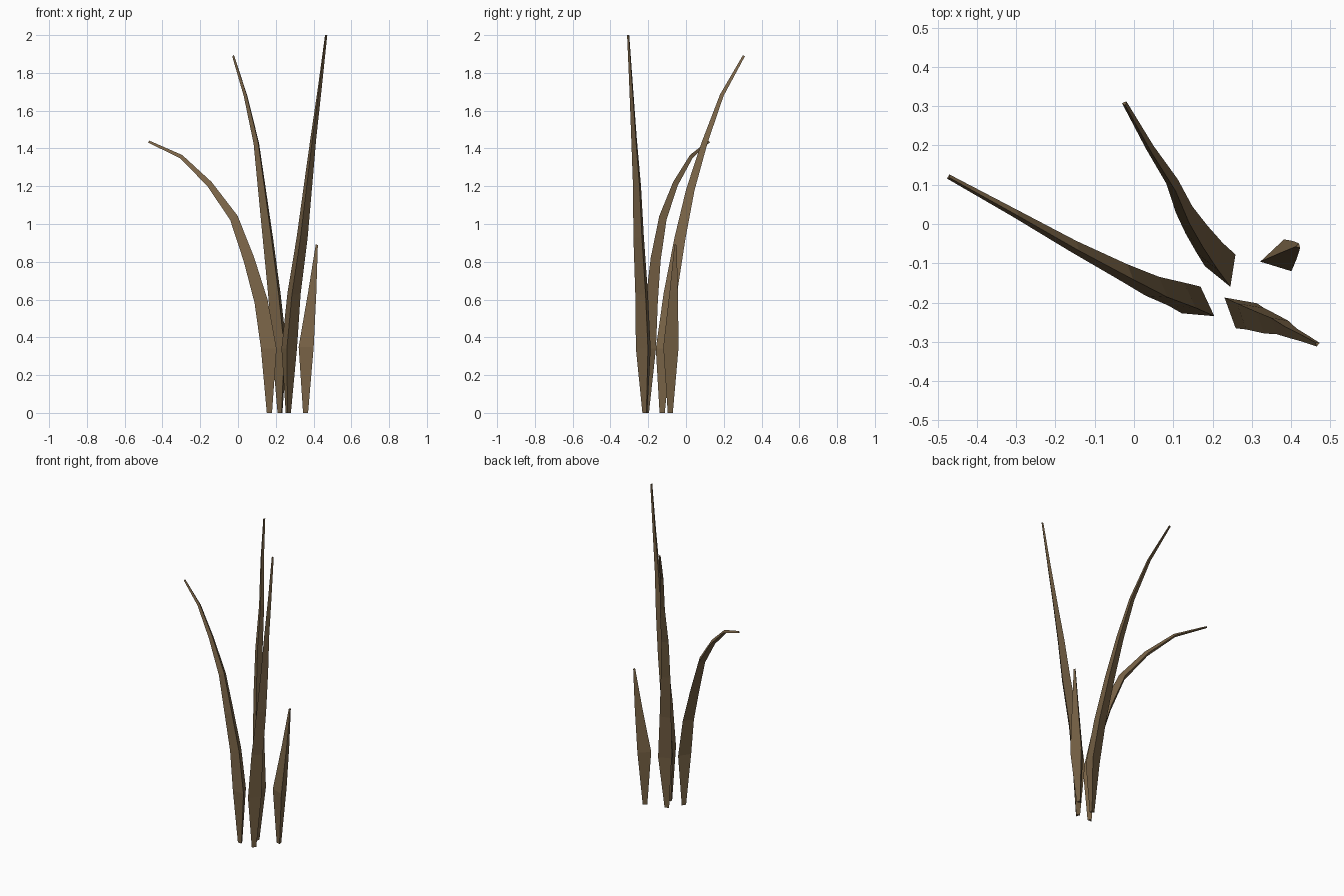
import bpy, bmesh, math
from mathutils import Vector

if "Cube" in bpy.data.objects:
    bpy.data.objects.remove(bpy.data.objects["Cube"])

mat = bpy.data.materials.new("dry_brown")
mat.diffuse_color = (0.19, 0.125, 0.062, 1)
mat.use_nodes = True
mat.node_tree.nodes["Principled BSDF"].inputs["Base Color"].default_value = mat.diffuse_color

RADII = [0.016, 0.048, 0.041, 0.034, 0.026, 0.018, 0.012, 0.007]


def blade(name, path, angle, radii=RADII):
    """Three-sided tapering blade swept along a path, capped at both ends."""
    pts = [Vector(p) for p in path]
    bm = bmesh.new()
    rings = []
    for i, p in enumerate(pts):
        a, b = pts[max(i - 1, 0)], pts[min(i + 1, len(pts) - 1)]
        tilt = Vector((0, 0, 1)).rotation_difference(b - a)
        if i < 2:
            tilt.identity()          # foot and widest ring stay level
        ring = []
        for k in range(3):
            t = math.radians(angle + 120 * k)
            offset = Vector((math.cos(t), math.sin(t), 0)) * radii[i]
            ring.append(bm.verts.new(p + tilt @ offset))
        rings.append(ring)
    for r, s in zip(rings, rings[1:]):
        for k in range(3):
            j = (k + 1) % 3
            bm.faces.new((r[k], r[j], s[j], s[k]))
    bm.faces.new(rings[0][::-1])
    bm.faces.new(rings[-1])
    # keep the lowest and highest corners on the ground / within the height
    for v in bm.verts:
        v.co.z = min(max(v.co.z, 0), 2)
    mesh = bpy.data.meshes.new(name)
    bm.to_mesh(mesh)
    bm.free()
    mesh.materials.append(mat)
    obj = bpy.data.objects.new(name, mesh)
    bpy.context.collection.objects.link(obj)


# Long blade arching to the left
blade("arching_blade", [
    (0.167, -0.212, 0), (0.165, -0.207, 0.34), (0.124, -0.19, 0.59), (0.06, -0.168, 0.81),
    (-0.02, -0.128, 1.03), (-0.15, -0.06, 1.21), (-0.30, 0.025, 1.355), (-0.472, 0.12, 1.435)], 85)

# Tall blade leaning back
blade("back_blade", [
    (0.225, -0.125, 0), (0.228, -0.115, 0.34), (0.20, -0.08, 0.63), (0.165, -0.03, 0.92),
    (0.132, 0.025, 1.18), (0.10, 0.10, 1.43), (0.042, 0.19, 1.68), (-0.024, 0.307, 1.89)], 51)

# Tallest, nearly straight blade
blade("tall_blade", [
    (0.265, -0.215, 0), (0.267, -0.218, 0.34), (0.293, -0.228, 0.63), (0.337, -0.245, 0.93),
    (0.368, -0.255, 1.2), (0.397, -0.272, 1.45), (0.432, -0.288, 1.72), (0.466, -0.305, 2.0)], 20)

# Short blade
blade("short_blade", [
    (0.36, -0.085, 0), (0.368, -0.085, 0.35), (0.397, -0.068, 0.64), (0.418, -0.056, 0.89)],
    73, [0.016, 0.048, 0.026, 0.007])
